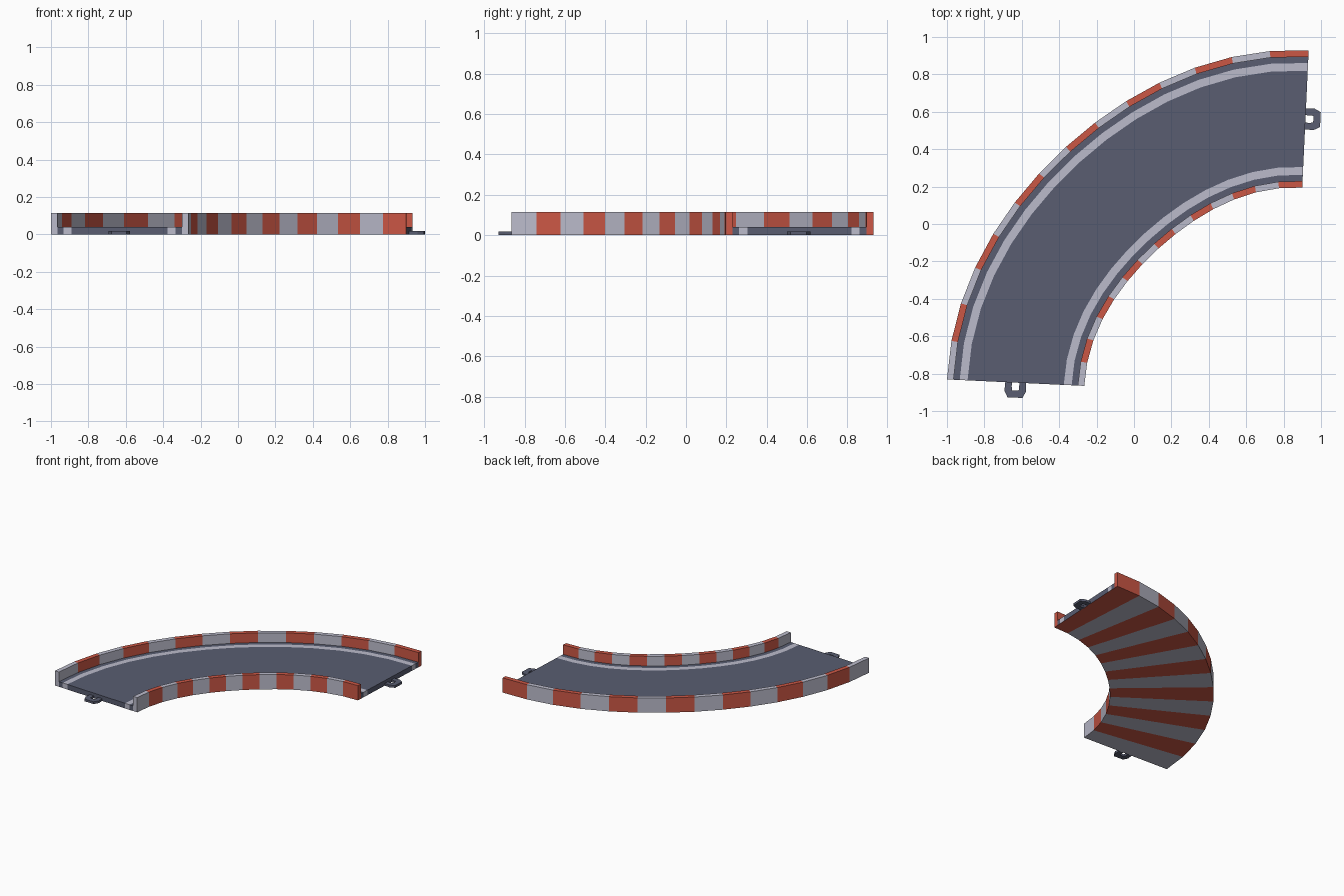
import bpy, bmesh, math
from mathutils import Vector

if "Cube" in bpy.data.objects:
    bpy.data.objects.remove(bpy.data.objects["Cube"])

def material(name, rgb):
    m = bpy.data.materials.new(name)
    m.diffuse_color = (*rgb, 1)
    m.use_nodes = True
    m.node_tree.nodes["Principled BSDF"].inputs["Base Color"].default_value = m.diffuse_color
    return m

SLATE, WHITE, RED = 0, 1, 2
MATS = [material("slate asphalt", (0.10, 0.11, 0.165)),
        material("off white", (0.50, 0.50, 0.60)),
        material("kerb red", (0.60, 0.095, 0.06))]

CX, CY = 0.847, -0.918          # centre of the bend
R_IN, R_OUT = 1.114, 1.849
A0, A1, N = math.radians(177.3), math.radians(87.3), 14
WALL = 0.035

def point(r, i, z):
    """Point on station i of the bend, which is slightly flattened midway."""
    t = i / N
    a = A0 + (A1 - A0) * t
    r -= 0.05 * math.sin(math.pi * t) ** 2
    return Vector((CX + r * math.cos(a), CY + r * math.sin(a), z))

def finish(name, bm):
    bmesh.ops.recalc_face_normals(bm, faces=bm.faces)
    me = bpy.data.meshes.new(name)
    bm.to_mesh(me)
    bm.free()
    for m in MATS:
        me.materials.append(m)
    ob = bpy.data.objects.new(name, me)
    bpy.context.collection.objects.link(ob)
    return ob

def sweep(name, radii, z0, z1, paint):
    """Sweep a row of columns along the bend; paint(column, segment, side) picks the colour."""
    bm = bmesh.new()
    lo = [[bm.verts.new(point(r, i, z0)) for r in radii] for i in range(N + 1)]
    hi = [[bm.verts.new(point(r, i, z1)) for r in radii] for i in range(N + 1)]
    def face(vs, mat):
        bm.faces.new(vs).material_index = mat
    last = len(radii) - 1
    for i in range(N):
        for c in range(last):
            face((hi[i][c], hi[i][c+1], hi[i+1][c+1], hi[i+1][c]), paint(c, i, "top"))
            face((lo[i][c], lo[i+1][c], lo[i+1][c+1], lo[i][c+1]), paint(c, i, "bottom"))
        for c in (0, last):
            face((lo[i][c], lo[i+1][c], hi[i+1][c], hi[i][c]), paint(min(c, last-1), i, "side"))
    for i, seg in ((0, 0), (N, N - 1)):
        for c in range(last):
            face((lo[i][c], lo[i][c+1], hi[i][c+1], hi[i][c]), paint(c, seg, "end"))
    return finish(name, bm)

def stripes(c, i, side):
    return RED if i % 2 else WHITE

def road_paint(c, i, side):
    if side == "bottom":
        return stripes(c, i, side)
    return WHITE if c in (1, 3) else SLATE

# striped barriers
sweep("outer_barrier", [R_OUT - WALL, R_OUT], 0, 0.115, stripes)
sweep("inner_barrier", [R_IN, R_IN + WALL], 0, 0.115, stripes)

# road slab with white edge lines and striped underside
sweep("road", [R_IN + WALL, R_IN + 0.068, R_IN + 0.11,
               R_OUT - 0.11, R_OUT - 0.068, R_OUT - WALL], 0, 0.04, road_paint)

# connector loops at both ends
def connector(name, angle, sign):
    outer = [(-.055, -.005), (-.058, .045), (-.04, .08), (.04, .08), (.058, .045), (.055, -.005)]
    inner = [(-.02, -.005), (-.02, .02), (-.018, .042), (.018, .042), (.02, .02), (.02, -.005)]
    radial = Vector((math.cos(angle), math.sin(angle), 0))
    out = Vector((-radial.y, radial.x, 0)) * sign
    base = Vector((CX, CY, 0)) + radial * (R_IN + R_OUT) / 2
    bm = bmesh.new()
    faces = []
    rings = [[bm.verts.new(base + radial * u + out * v) for u, v in loop] for loop in (outer, inner)]
    for k in range(5):
        faces.append(bm.faces.new((rings[0][k], rings[0][k+1], rings[1][k+1], rings[1][k])))
    ext = bmesh.ops.extrude_face_region(bm, geom=faces, use_keep_orig=True)
    bmesh.ops.translate(bm, vec=(0, 0, 0.018),
                        verts=[g for g in ext["geom"] if isinstance(g, bmesh.types.BMVert)])
    finish(name, bm)

connector("left_connector", A0, 1)
connector("right_connector", A1, -1)
